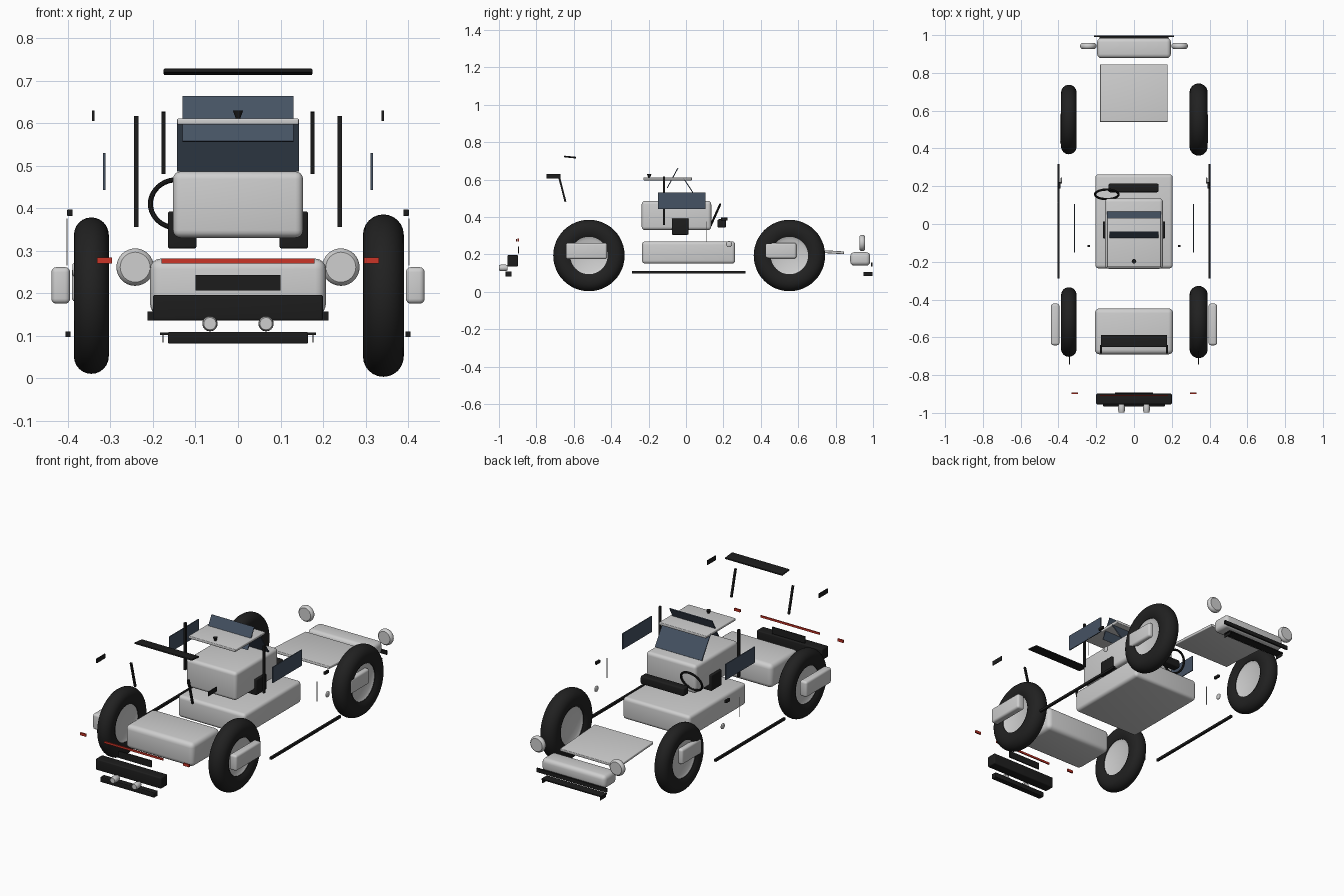
import bpy, bmesh, math
from mathutils import Matrix, Vector

cube = bpy.data.objects.get("Cube")
if cube:
    bpy.data.objects.remove(cube, do_unlink=True)


def material(name, color, rough=0.5):
    m = bpy.data.materials.new(name)
    m.use_nodes = True
    m.diffuse_color = (*color, 1)
    node = m.node_tree.nodes["Principled BSDF"]
    node.inputs["Base Color"].default_value = (*color, 1)
    node.inputs["Roughness"].default_value = rough
    return m


SILVER = material("silver paint", (0.62, 0.62, 0.62))
BLACK = material("black trim", (0.012, 0.012, 0.012))
RUBBER = material("tyre rubber", (0.015, 0.015, 0.015))
GLASS = material("tinted glass", (0.06, 0.085, 0.125))
RED = material("red lamp", (0.6, 0.035, 0.02))


def finish(name, bm, mat):
    bmesh.ops.recalc_face_normals(bm, faces=bm.faces)
    mesh = bpy.data.meshes.new(name)
    bm.to_mesh(mesh)
    bm.free()
    mesh.materials.append(mat)
    ob = bpy.data.objects.new(name, mesh)
    bpy.context.collection.objects.link(ob)
    bpy.ops.object.select_all(action='DESELECT')
    ob.select_set(True)
    bpy.context.view_layer.objects.active = ob
    bpy.ops.object.shade_smooth_by_angle(angle=math.radians(40))
    return ob


def box(name, mat, x, y, z, bevel=0.0, tilt=0.0):
    """Box from x, y and z ranges, optionally rounded and tilted about x."""
    mid = Vector([sum(r) / 2 for r in (x, y, z)])
    size = [r[1] - r[0] for r in (x, y, z)]
    bm = bmesh.new()
    bmesh.ops.create_cube(bm, size=1, matrix=Matrix.Diagonal((*size, 1)))
    if bevel:
        bmesh.ops.bevel(bm, geom=bm.edges[:], offset=bevel, segments=4,
                        profile=0.5, affect='EDGES')
    bm.transform(Matrix.Translation(mid) @ Matrix.Rotation(tilt, 4, 'X'))
    return finish(name, bm, mat)


def pair(name, mat, x, y, z, bevel=0.0, tilt=0.0):
    box("left_" + name, mat, x, y, z, bevel, tilt)
    box("right_" + name, mat, (-x[1], -x[0]), y, z, bevel, tilt)


def pane(name, mat, half_x, low, high, thick):
    """Sloping sheet between two (y, z) points."""
    (y0, z0), (y1, z1) = low, high
    length = math.hypot(y1 - y0, z1 - z0)
    cy, cz = (y0 + y1) / 2, (z0 + z1) / 2
    return box(name, mat, (-half_x, half_x), (cy - thick / 2, cy + thick / 2),
               (cz - length / 2, cz + length / 2), 0, -math.atan2(y1 - y0, z1 - z0))


def lathe(name, mat, profile, center, axis='X', steps=48):
    """Spin a (radius, offset) profile about the given axis."""
    bm = bmesh.new()
    verts = [bm.verts.new((r, 0, h)) for r, h in profile]
    edges = [bm.edges.new(p) for p in zip(verts, verts[1:])]
    bmesh.ops.spin(bm, geom=verts + edges, cent=(0, 0, 0), axis=(0, 0, 1),
                   angle=math.tau, steps=steps, use_merge=True)
    bmesh.ops.remove_doubles(bm, verts=bm.verts, dist=1e-5)
    turn = Matrix.Rotation(math.pi / 2, 4, 'Y' if axis == 'X' else 'X')
    bm.transform(Matrix.Translation(center) @ turn)
    return finish(name, bm, mat)


def disc(name, mat, center, radius, half, axis='X'):
    r = radius * 0.8
    return lathe(name, mat, [(0, -half), (r, -half), (radius * 0.95, -half * 0.6), (radius, 0),
                             (radius * 0.95, half * 0.6), (r, half), (0, half)], center, axis, 32)


# Wheels: the left pair is a little larger and wider
for side, x, half, radius in (("left", 0.342, 0.048, 0.191), ("right", -0.345, 0.041, 0.184)):
    for end, y in (("front", -0.519), ("back", 0.553)):
        inner = 0.1
        straight = radius - half
        tyre = [(inner, -half * 0.75), (inner + 0.02, -half)]
        tyre += [(straight + half * math.cos(a), half * math.sin(a))
                 for a in [math.pi * (i / 12 - 0.5) for i in range(13)]]
        tyre += [(inner + 0.02, half), (inner, half * 0.75), (inner, -half * 0.75)]
        center = (x, y, 0.194)
        lathe(f"{end}_{side}_tyre", RUBBER, tyre, center)
        lathe(f"{end}_{side}_hub", SILVER,
              [(0, -half * 0.6), (0.085, -half * 0.5), (0.102, -half * 0.7),
               (0.102, half * 0.7), (0.085, half * 0.5), (0, half * 0.6)], center)
pair("front_side_pod", SILVER, (0.395, 0.439), (-0.642, -0.422), (0.175, 0.261), 0.012)
pair("back_side_pod", SILVER, (0.335, 0.391), (0.42, 0.59), (0.178, 0.262), 0.012)

# Main body shells
box("lower_tub", SILVER, (-0.205, 0.205), (-0.235, 0.263), (0.15, 0.27), 0.018)
box("upper_cabin", SILVER, (-0.153, 0.153), (-0.237, 0.135), (0.33, 0.486), 0.018)
box("engine_cover", SILVER, (-0.207, 0.207), (-0.69, -0.447), (0.15, 0.281), 0.025)
box("roof", SILVER, (-0.143, 0.143), (-0.228, 0.032), (0.596, 0.611), 0.004)
box("bonnet", SILVER, (-0.18, 0.178), (0.54, 0.845), (0.21, 0.225), 0.004, -0.06)
box("nose", SILVER, (-0.195, 0.195), (0.878, 0.985), (0.14, 0.212), 0.022)

# Glass
pane("windscreen", GLASS, 0.143, (0.065, 0.487), (-0.013, 0.607), 0.005)
pane("small_window", GLASS, 0.13, (-0.1, 0.556), (-0.043, 0.662), 0.005)
pair("side_window", GLASS, (0.312, 0.317), (-0.15, 0.105), (0.443, 0.53))

# Cabin fittings
pair("seat", BLACK, (0.098, 0.165), (-0.076, 0.014), (0.305, 0.392), 0.005)
box("dashboard", BLACK, (-0.135, 0.13), (0.168, 0.214), (0.343, 0.388), 0.008)
bpy.ops.mesh.primitive_torus_add(major_radius=0.062, minor_radius=0.006, major_segments=40,
                                 minor_segments=10, location=(-0.144, 0.157, 0.41),
                                 rotation=(math.radians(66), 0, 0))
wheel = bpy.context.object
wheel.name = "steering_wheel"
wheel.data.materials.append(BLACK)
bpy.ops.object.shade_smooth_by_angle()
lathe("antenna", BLACK, [(0, -0.012), (0.012, -0.012), (0.003, 0.012), (0, 0.012)],
      (0, -0.197, 0.617), 'Y', 16).name = "roof_antenna"
bpy.data.objects["roof_antenna"].data.transform(
    Matrix.Translation((0, -0.197, 0.617)) @ Matrix.Rotation(math.pi / 2, 4, 'X')
    @ Matrix.Translation((0, 0.197, -0.617)))

# Pillars, sills, mirrors, door lines and filler caps
pair("pillar", BLACK, (0.234, 0.245), (-0.123, -0.112), (0.356, 0.616))
pair("sill", BLACK, (0.394, 0.406), (-0.288, 0.318), (0.097, 0.11))
pair("mirror", BLACK, (0.389, 0.402), (0.187, 0.222), (0.381, 0.397), 0.003)
pair("door_line", SILVER, (0.401, 0.404), (0.11, 0.113), (0.265, 0.375))
for side, s in (("left", 1), ("right", -1)):
    disc(side + "_filler_cap", SILVER, (s * 0.385, 0.23, 0.255), 0.016, 0.004)

# Wing with struts and end plates
box("wing", BLACK, (-0.175, 0.175), (-0.652, -0.588), (0.716, 0.725), 0.003, -0.1)
pair("wing_strut", BLACK, (0.17, 0.18), (-0.668, -0.658), (0.479, 0.628), 0, 0.25)
pair("wing_end_plate", BLACK, (0.338, 0.343), (-0.745, -0.672), (0.605, 0.629))

# Tail end: lamps, plate, bumper, diffuser and exhausts
box("lamp_strip", RED, (-0.18, 0.18), (-0.91, -0.904), (0.27, 0.281))
pair("tail_lamp", RED, (0.297, 0.332), (-0.901, -0.893), (0.27, 0.284))
box("plate_panel", BLACK, (-0.1, 0.1), (-0.898, -0.892), (0.206, 0.243))
box("tail_bumper", BLACK, (-0.2, 0.2), (-0.955, -0.898), (0.135, 0.196), 0.006)
box("diffuser", BLACK, (-0.165, 0.165), (-0.965, -0.932), (0.081, 0.109), 0.004)
for side, s in (("left", 1), ("right", -1)):
    disc(side + "_exhaust", SILVER, (s * 0.066, -0.977, 0.128), 0.018, 0.022, 'Y')
    disc(side + "_headlamp", SILVER, (s * 0.242, 0.942, 0.261), 0.044, 0.015, 'Y')

# Nose trim
box("nose_grille", BLACK, (-0.213, 0.213), (0.989, 0.998), (0.136, 0.157))
box("nose_splitter", BLACK, (-0.183, 0.183), (0.95, 0.998), (0.101, 0.107))
pair("splitter_fin", BLACK, (0.175, 0.178), (0.95, 0.998), (0.084, 0.102))
